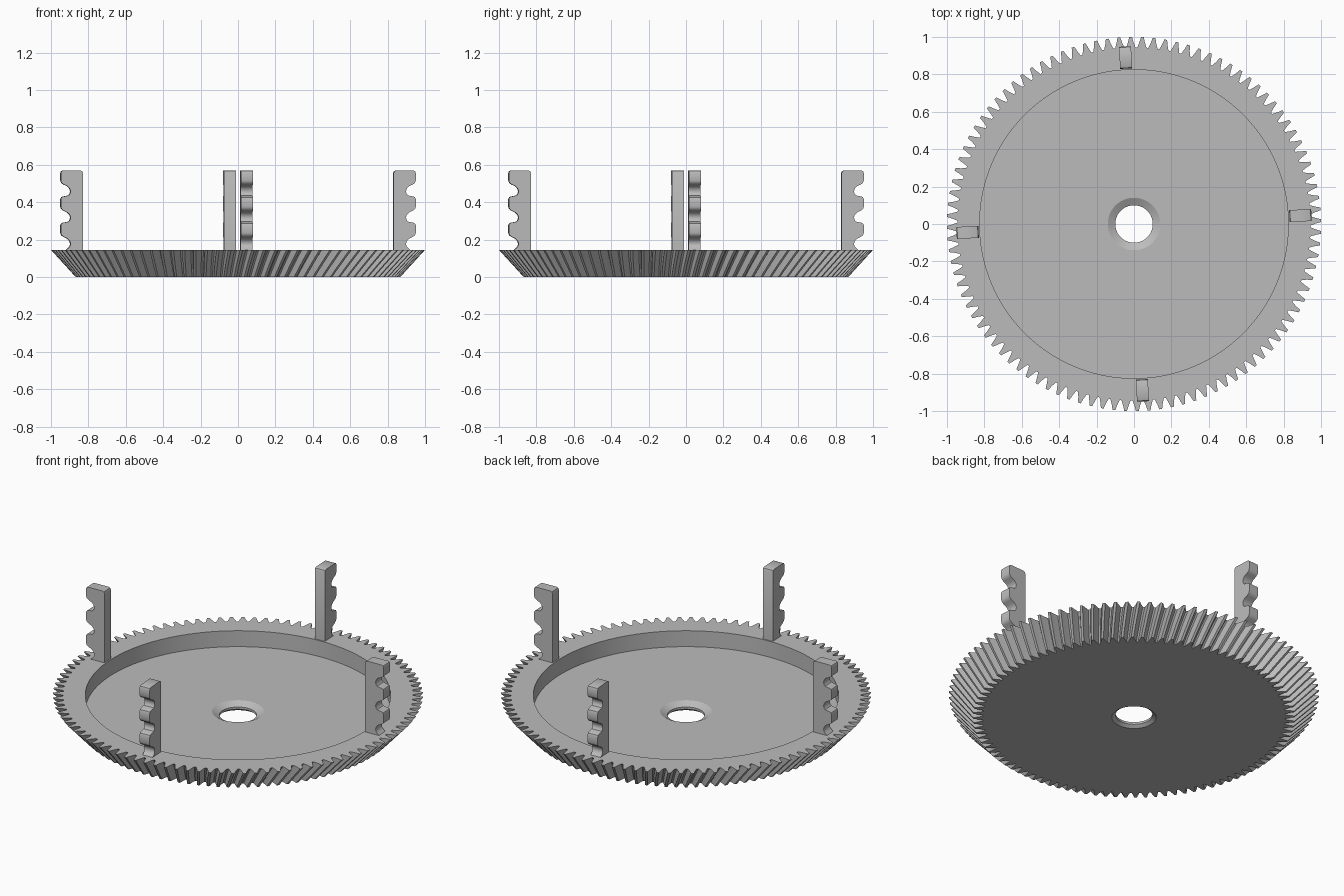
import bpy, bmesh, math

cube = bpy.data.objects.get("Cube")
if cube:
    bpy.data.objects.remove(cube, do_unlink=True)

grey = bpy.data.materials.new("light grey")
grey.use_nodes = True
colour = (0.5, 0.5, 0.5, 1)
grey.diffuse_color = colour
grey.node_tree.nodes["Principled BSDF"].inputs["Base Color"].default_value = colour

TEETH = 100
PITCH = 2 * math.pi / TEETH
RIM_Z = 0.145
TWIST = 0.035
PHASE = 0.018
# One tooth: (fraction of pitch, height between root and tip)
TOOTH = [(-0.41, 0), (-0.24, 0.5), (-0.12, 1), (0.12, 1), (0.24, 0.5), (0.41, 0)]


def finish(name, bm, angle):
    bmesh.ops.recalc_face_normals(bm, faces=bm.faces)
    mesh = bpy.data.meshes.new(name)
    bm.to_mesh(mesh)
    bm.free()
    mesh.materials.append(grey)
    obj = bpy.data.objects.new(name, mesh)
    bpy.context.collection.objects.link(obj)
    bpy.ops.object.select_all(action="DESELECT")
    obj.select_set(True)
    bpy.context.view_layer.objects.active = obj
    bpy.ops.object.shade_smooth_by_angle(angle=math.radians(angle))
    return obj


def ring(bm, root, tip, z, turn):
    verts = []
    for k in range(TEETH):
        for offset, rise in TOOTH:
            a = (k + offset) * PITCH + turn
            r = root + (tip - root) * rise
            verts.append(bm.verts.new((r * math.cos(a), r * math.sin(a), z)))
    return verts


def build_gear():
    bm = bmesh.new()
    rings = []
    # Slanted spiral teeth on the conical outside
    steps = 4
    for s in range(steps + 1):
        t = s / steps
        rings.append(ring(bm, 0.817 + 0.128 * t, 0.868 + 0.132 * t,
                          RIM_Z * t, PHASE - TWIST * (1 - t)))
    # Rim, pocket wall, floor and chamfered centre hole
    for r, z in [(0.825, RIM_Z), (0.825, 0.05), (0.14, 0.05),
                 (0.1, 0.028), (0.1, 0.015), (0.12, 0)]:
        rings.append(ring(bm, r, r, z, PHASE))
    for i, a in enumerate(rings):
        b = rings[(i + 1) % len(rings)]
        for j in range(len(a)):
            n = (j + 1) % len(a)
            bm.faces.new((a[j], a[n], b[n], b[j]))
    finish("bevel_gear", bm, 25)


# Underside of one hook: (radius, drop below the hook's top)
HOOK = [(0.938, 0), (0.946, 0.004), (0.95, 0.013), (0.95, 0.055), (0.946, 0.066),
        (0.935, 0.075), (0.915, 0.084), (0.903, 0.096), (0.898, 0.11),
        (0.9, 0.124), (0.908, 0.134)]


def build_post(name, quarter):
    bm = bmesh.new()
    profile = [(0.832, 0.14), (0.832, 0.557), (0.836, 0.566), (0.845, 0.57)]
    for k in range(3):
        profile += [(r, 0.57 - 0.14 * k - drop) for r, drop in HOOK]
    profile += [(0.925, 0.14)]
    # Thin plate extruded sideways
    face = bm.faces.new([bm.verts.new((r, -0.032, z)) for r, z in profile])
    out = bmesh.ops.extrude_face_region(bm, geom=[face])
    moved = [v for v in out["geom"] if isinstance(v, bmesh.types.BMVert)]
    bmesh.ops.translate(bm, verts=moved, vec=(0, 0.064, 0))
    obj = finish(name, bm, 35)
    obj.rotation_euler.z = quarter * math.pi / 2 + math.radians(2.9)


build_gear()
for q, side in enumerate(["left", "back", "right", "front"]):
    build_post(side + "_notched_post", q)
